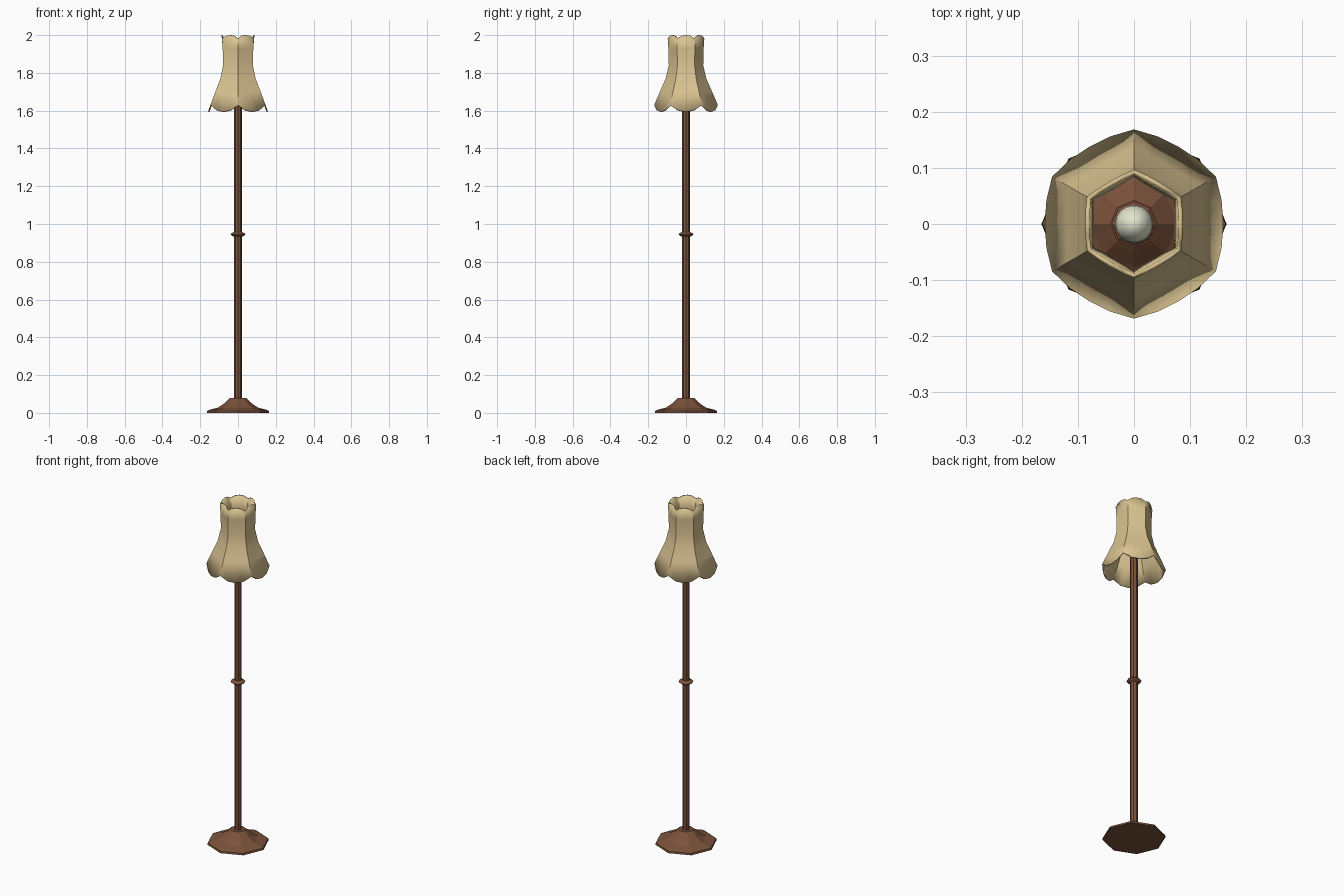
import bpy, math

cube = bpy.data.objects.get("Cube")
if cube:
    bpy.data.objects.remove(cube)


def material(name, rgb):
    m = bpy.data.materials.new(name)
    m.use_nodes = True
    m.diffuse_color = (*rgb, 1)
    m.node_tree.nodes["Principled BSDF"].inputs["Base Color"].default_value = (*rgb, 1)
    return m


wood = material("brown_wood", (0.20, 0.085, 0.044))
fabric = material("tan_fabric", (0.69, 0.54, 0.28))
glass = material("pale_glass", (0.76, 0.79, 0.62))


def add_object(name, verts, faces, mat):
    mesh = bpy.data.meshes.new(name)
    mesh.from_pydata(verts, [], faces)
    mesh.materials.append(mat)
    obj = bpy.data.objects.new(name, mesh)
    bpy.context.collection.objects.link(obj)
    return obj


def ring_faces(rows, n):
    # Quads between rings listed from top to bottom, facing outward
    return [(r * n + i, (r + 1) * n + i, (r + 1) * n + (i + 1) % n, r * n + (i + 1) % n)
            for r in range(rows - 1) for i in range(n)]


def smooth(obj, degrees):
    bpy.ops.object.select_all(action='DESELECT')
    obj.select_set(True)
    bpy.context.view_layer.objects.active = obj
    bpy.ops.object.shade_smooth_by_angle(angle=math.radians(degrees))


def turned(name, profile, mat, n=8):
    # Closed lathe shape from (radius, z) pairs, top to bottom
    verts = [(r * math.cos(math.tau * i / n), r * math.sin(math.tau * i / n), z)
             for r, z in profile for i in range(n)]
    faces = ring_faces(len(profile), n)
    last = (len(profile) - 1) * n
    faces += [tuple(range(n)), tuple(range(last + n - 1, last - 1, -1))]
    return add_object(name, verts, faces, mat)


# Wooden stand
turned("base", [(0.042, 0.08), (0.05, 0.073), (0.078, 0.046), (0.108, 0.027),
                (0.15, 0.017), (0.163, 0.011), (0.165, 0)], wood)
turned("pole", [(0.02, 1.69), (0.02, 0.07)], wood)
turned("collar", [(0.022, 0.957), (0.034, 0.951), (0.04, 0.945),
                  (0.034, 0.939), (0.022, 0.933)], wood)

# Bulb
bpy.ops.mesh.primitive_uv_sphere_add(segments=16, ring_count=10, radius=0.034,
                                     location=(0, 0, 1.73))
bulb = bpy.context.object
bulb.name = "bulb"
bulb.scale.z = 1.4
bulb.data.materials.append(glass)
smooth(bulb, 40)

# Six-panel shade with scalloped rims: (apothem, z), top to bottom
shade_profile = [(0.084, 1.982), (0.081, 1.93), (0.079, 1.84), (0.093, 1.77),
                 (0.12, 1.70), (0.146, 1.63)]
steps = 4
verts = []
for row, (apothem, z) in enumerate(shade_profile):
    for panel in range(6):
        a = panel * math.pi / 3
        for s in range(steps):
            u = 2 * s / steps - 1
            bulge = 1 - abs(u) ** 2.2
            side = apothem * math.tan(math.pi / 6) * u
            out, height = apothem, z
            if row == 0:
                out += 0.003 * bulge
                height += 0.018 * bulge
            elif row == len(shade_profile) - 1:
                out += 0.013 * bulge
                height -= 0.035 * bulge
            verts.append((out * math.cos(a) - side * math.sin(a),
                          out * math.sin(a) + side * math.cos(a), height))
shade = add_object("shade", verts, ring_faces(len(shade_profile), 6 * steps), fabric)
shell = shade.modifiers.new("thickness", 'SOLIDIFY')
shell.thickness = 0.008
shell.offset = -1
smooth(shade, 35)
